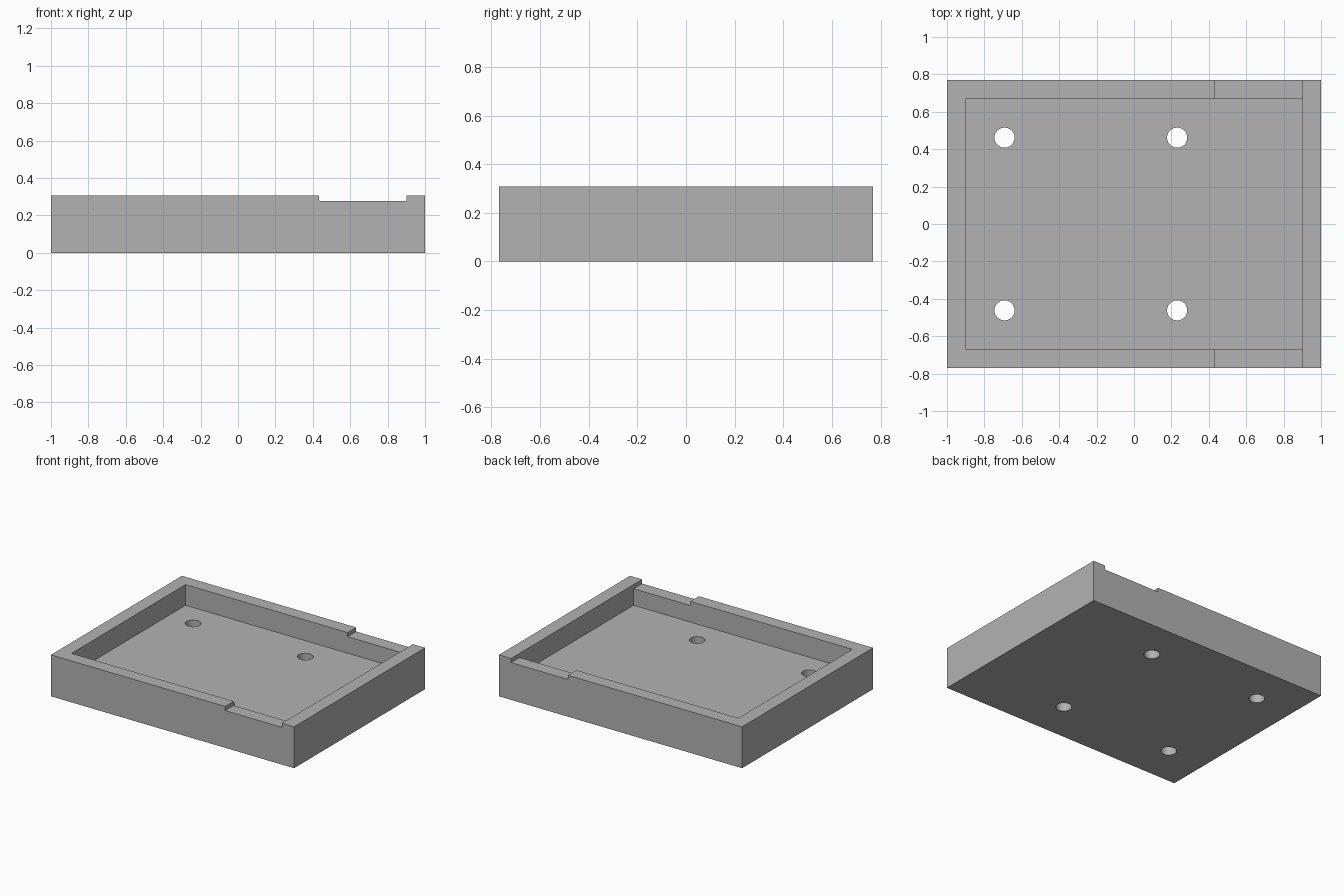
import bpy
import math

if "Cube" in bpy.data.objects:
    bpy.data.objects.remove(bpy.data.objects["Cube"], do_unlink=True)

U = 1 / 13                      # one design unit
LENGTH, WIDTH, HEIGHT = 26, 20, 4
WALL, FLOOR = 1.3, 2
NOTCH_START, NOTCH_Z = 5.63, 3.6
HOLE_RADIUS = 0.7

grey = bpy.data.materials.new("plain grey")
grey.use_nodes = True
grey.diffuse_color = (0.45, 0.45, 0.45, 1)
grey.node_tree.nodes["Principled BSDF"].inputs["Base Color"].default_value = grey.diffuse_color


def box(name, low, high):
    """Box spanning two corners, given in design units."""
    centre = [(a + b) / 2 * U for a, b in zip(low, high)]
    bpy.ops.mesh.primitive_cube_add(size=1, location=centre)
    obj = bpy.context.object
    obj.name = name
    obj.scale = [(b - a) * U for a, b in zip(low, high)]
    bpy.ops.object.transform_apply(location=True, rotation=True, scale=True)
    return obj


def cut(target, cutter):
    """Subtract the cutter from the target, then discard it."""
    mod = target.modifiers.new("cut", "BOOLEAN")
    mod.operation = "DIFFERENCE"
    mod.solver = "EXACT"
    mod.object = cutter
    bpy.context.view_layer.objects.active = target
    bpy.ops.object.modifier_apply(modifier=mod.name)
    bpy.data.objects.remove(cutter, do_unlink=True)


# Tray body
hx, hy = LENGTH / 2, WIDTH / 2
tray = box("tray", (-hx, -hy, 0), (hx, hy, HEIGHT))
tray.data.materials.append(grey)

# Inner pocket
ix, iy = hx - WALL, hy - WALL
cut(tray, box("pocket_cutter", (-ix, -iy, FLOOR), (ix, iy, HEIGHT + 1)))

# Shallow notches across both long rims
cut(tray, box("notch_cutter", (NOTCH_START, -hy - 1, NOTCH_Z), (ix, hy + 1, HEIGHT + 1)))

# Four screw holes through the floor
for x in (-9, 3):
    for y in (-6, 6):
        bpy.ops.mesh.primitive_cylinder_add(
            vertices=48, radius=HOLE_RADIUS * U, depth=(FLOOR + 1) * U,
            location=(x * U, y * U, FLOOR / 2 * U))
        cut(tray, bpy.context.object)

# Smooth hole walls, crisp edges
bpy.ops.object.select_all(action="DESELECT")
tray.select_set(True)
bpy.context.view_layer.objects.active = tray
bpy.ops.object.shade_smooth_by_angle(angle=math.radians(30))
